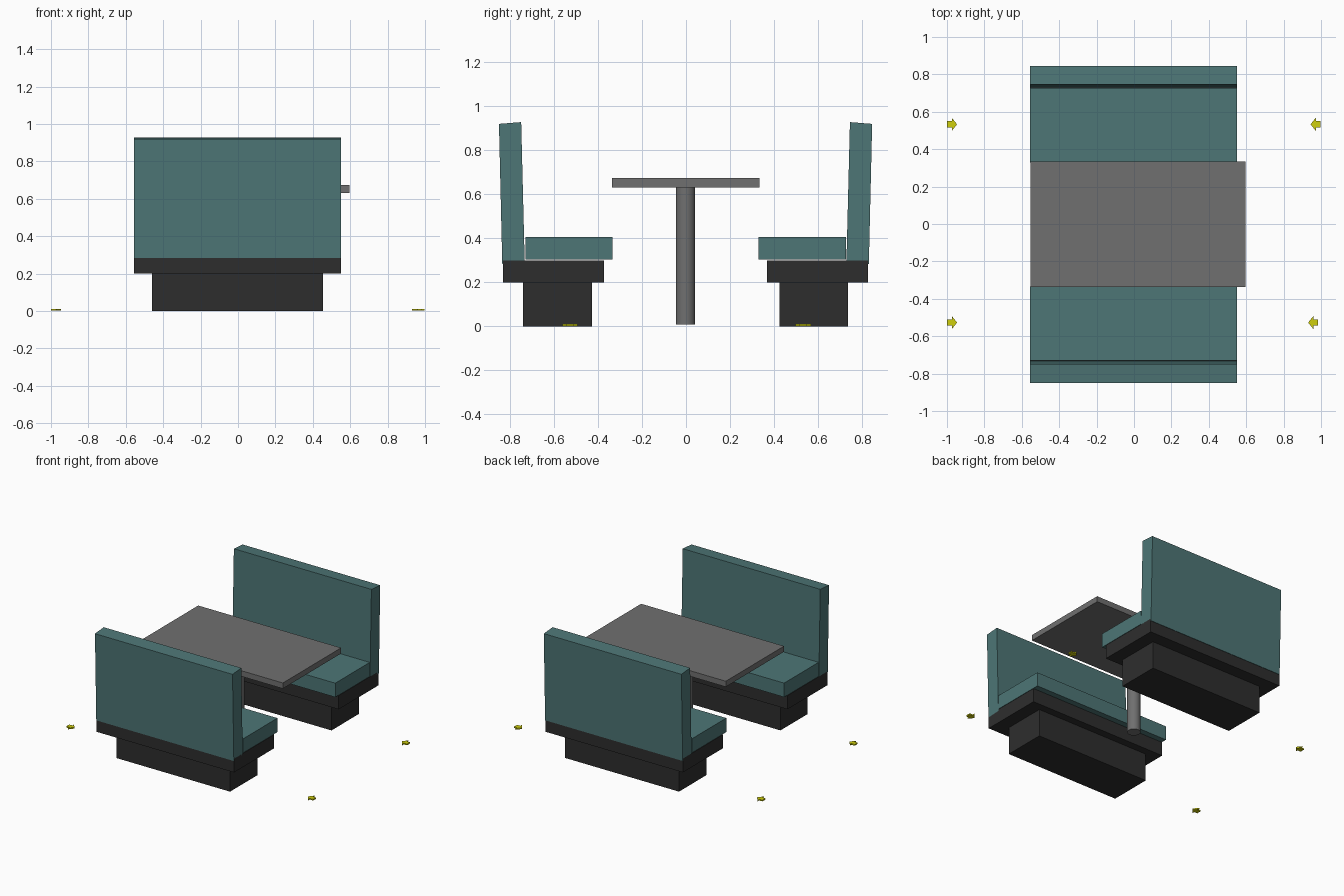
import bpy, bmesh, math
from mathutils import Vector

old = bpy.data.objects.get("Cube")
if old:
    bpy.data.objects.remove(old, do_unlink=True)


def material(name, rgb):
    m = bpy.data.materials.new(name)
    m.use_nodes = True
    m.diffuse_color = (*rgb, 1)
    bsdf = m.node_tree.nodes["Principled BSDF"]
    bsdf.inputs["Base Color"].default_value = (*rgb, 1)
    bsdf.inputs["Roughness"].default_value = 0.8
    return m


TEAL = material("teal upholstery", (0.075, 0.18, 0.18))
DARK = material("dark plinth", (0.027, 0.027, 0.027))
GREY = material("grey table", (0.16, 0.16, 0.16))
YELLOW = material("yellow marker", (0.62, 0.62, 0.004))


def prism(name, points, offset, mat):
    """Closed solid made by sweeping a planar outline along an offset."""
    bm = bmesh.new()
    face = bm.faces.new([bm.verts.new(p) for p in points])
    swept = bmesh.ops.extrude_face_region(bm, geom=[face])["geom"]
    verts = [g for g in swept if isinstance(g, bmesh.types.BMVert)]
    bmesh.ops.translate(bm, verts=verts, vec=Vector(offset))
    bmesh.ops.recalc_face_normals(bm, faces=bm.faces[:])
    mesh = bpy.data.meshes.new(name)
    bm.to_mesh(mesh)
    bm.free()
    mesh.materials.append(mat)
    obj = bpy.data.objects.new(name, mesh)
    bpy.context.collection.objects.link(obj)
    return obj


def across(name, profile, x0, x1, mat):
    """Side profile of (y, z) points swept from x0 to x1."""
    return prism(name, [(x0, y, z) for y, z in profile], (x1 - x0, 0, 0), mat)


def rect(y0, y1, z0, z1):
    return [(y0, z0), (y1, z0), (y1, z1), (y0, z1)]


# Two facing benches: profiles given as distance from the table centre line
CENTRE_Y = -0.002
BENCH_PARTS = [
    ("bench_plinth", rect(0.426, 0.739, 0, 0.2), -0.46, 0.455, DARK),
    ("bench_base", rect(0.371, 0.83, 0.2, 0.3), -0.555, 0.551, DARK),
    ("seat_cushion", rect(0.332, 0.728, 0.303, 0.405), -0.555, 0.551, TEAL),
    ("backrest", [(0.833, 0.284), (0.731, 0.289), (0.747, 0.928), (0.848, 0.92)],
     -0.555, 0.551, TEAL),
]
for side, s in (("front", -1), ("back", 1)):
    for name, profile, x0, x1, mat in BENCH_PARTS:
        points = [(CENTRE_Y + s * y, z) for y, z in profile]
        across(f"{side}_{name}", points, x0, x1, mat)

# Table top, overhanging on one end
across("table_top", rect(-0.336, 0.333, 0.632, 0.673), -0.553, 0.596, GREY)

# Round table pedestal
bpy.ops.mesh.primitive_cylinder_add(vertices=32, radius=0.044, depth=0.624,
                                    location=(0, CENTRE_Y, 0.32))
pedestal = bpy.context.object
pedestal.name = "table_pedestal"
pedestal.data.materials.append(GREY)
bpy.ops.object.shade_smooth_by_angle(angle=math.radians(40))

# Floor arrows pointing inwards at each bench end
ARROW = [(0, -0.017), (0.026, -0.017), (0.026, -0.035), (0.054, 0),
         (0.026, 0.035), (0.026, 0.017), (0, 0.017)]
for name, tail_x, y, d in (("right_front", -1.0, -0.527, 1), ("right_back", -1.0, 0.533, 1),
                           ("left_front", 0.985, -0.527, -1), ("left_back", 0.998, 0.533, -1)):
    prism(f"{name}_arrow", [(tail_x + d * px, y + py, 0.002) for px, py in ARROW],
          (0, 0, 0.009), YELLOW)
